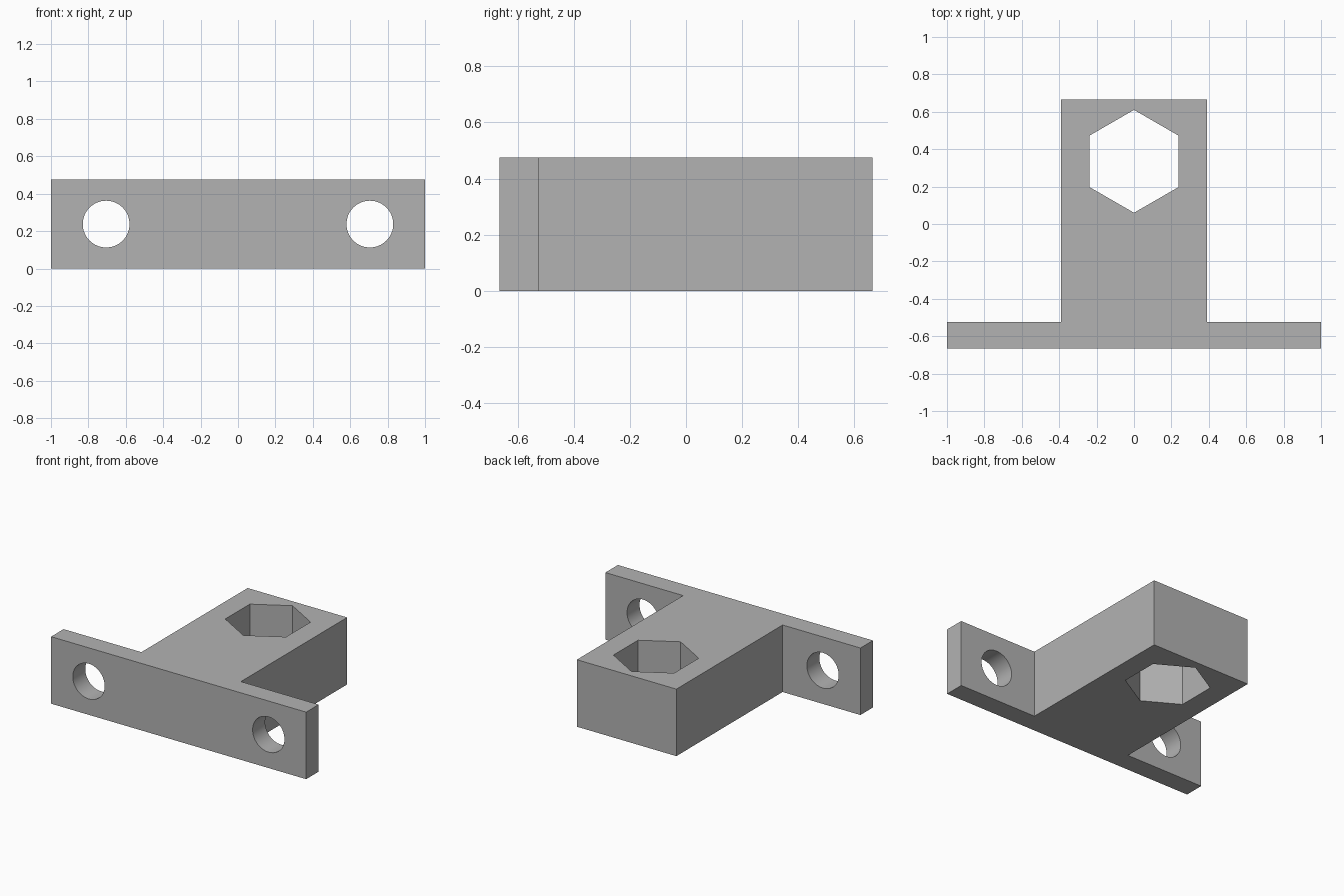
import bpy
import bmesh
import math

default = bpy.data.objects.get("Cube")
if default:
    bpy.data.objects.remove(default, do_unlink=True)

HEIGHT = 0.475
FRONT, FLANGE_BACK, BACK = -0.665, -0.525, 0.665
HALF_ARM = 0.39

grey = bpy.data.materials.new("plain grey")
grey.use_nodes = True
grey.diffuse_color = (0.45, 0.45, 0.45, 1)
grey.node_tree.nodes["Principled BSDF"].inputs["Base Color"].default_value = grey.diffuse_color


def add_cutter(name, sides, radius, location, rotation):
    bpy.ops.mesh.primitive_cylinder_add(vertices=sides, radius=radius, depth=1,
                                        location=location, rotation=rotation)
    cutter = bpy.context.object
    cutter.name = name
    cutter.data.materials.append(grey)
    cutter.hide_render = True
    return cutter


# T-shaped body: half profile mirrored, then extruded upward
half = [(1, FRONT), (1, FLANGE_BACK), (HALF_ARM, FLANGE_BACK), (HALF_ARM, BACK)]
outline = half + [(-x, y) for x, y in reversed(half)]
bm = bmesh.new()
base = bm.faces.new([bm.verts.new((x, y, 0)) for x, y in outline])
top = bmesh.ops.extrude_face_region(bm, geom=[base])
bmesh.ops.translate(bm, vec=(0, 0, HEIGHT),
                    verts=[v for v in top["geom"] if isinstance(v, bmesh.types.BMVert)])
bmesh.ops.recalc_face_normals(bm, faces=bm.faces)
mesh = bpy.data.meshes.new("mounting_bracket")
bm.to_mesh(mesh)
bm.free()
mesh.materials.append(grey)
bracket = bpy.data.objects.new("mounting_bracket", mesh)
bpy.context.collection.objects.link(bracket)

# Hexagonal socket through the arm and a round screw hole in each flange
cutters = [add_cutter("hex_socket_cutter", 6, 0.275, (0, 0.335, HEIGHT / 2), (0, 0, 0))]
for side, x in (("left", 0.705), ("right", -0.705)):
    cutters.append(add_cutter(side + "_screw_hole_cutter", 64, 0.125,
                              (x, FRONT, HEIGHT / 2), (math.pi / 2, 0, 0)))

bpy.ops.object.select_all(action='DESELECT')
bpy.context.view_layer.objects.active = bracket
bracket.select_set(True)
for cutter in cutters:
    cut = bracket.modifiers.new(cutter.name, 'BOOLEAN')
    cut.operation = 'DIFFERENCE'
    cut.solver = 'EXACT'
    cut.object = cutter
    bpy.ops.object.modifier_apply(modifier=cut.name)
    bpy.data.objects.remove(cutter, do_unlink=True)

# Smooth hole walls, crisp edges elsewhere
bpy.ops.object.shade_smooth_by_angle(angle=math.radians(30))
